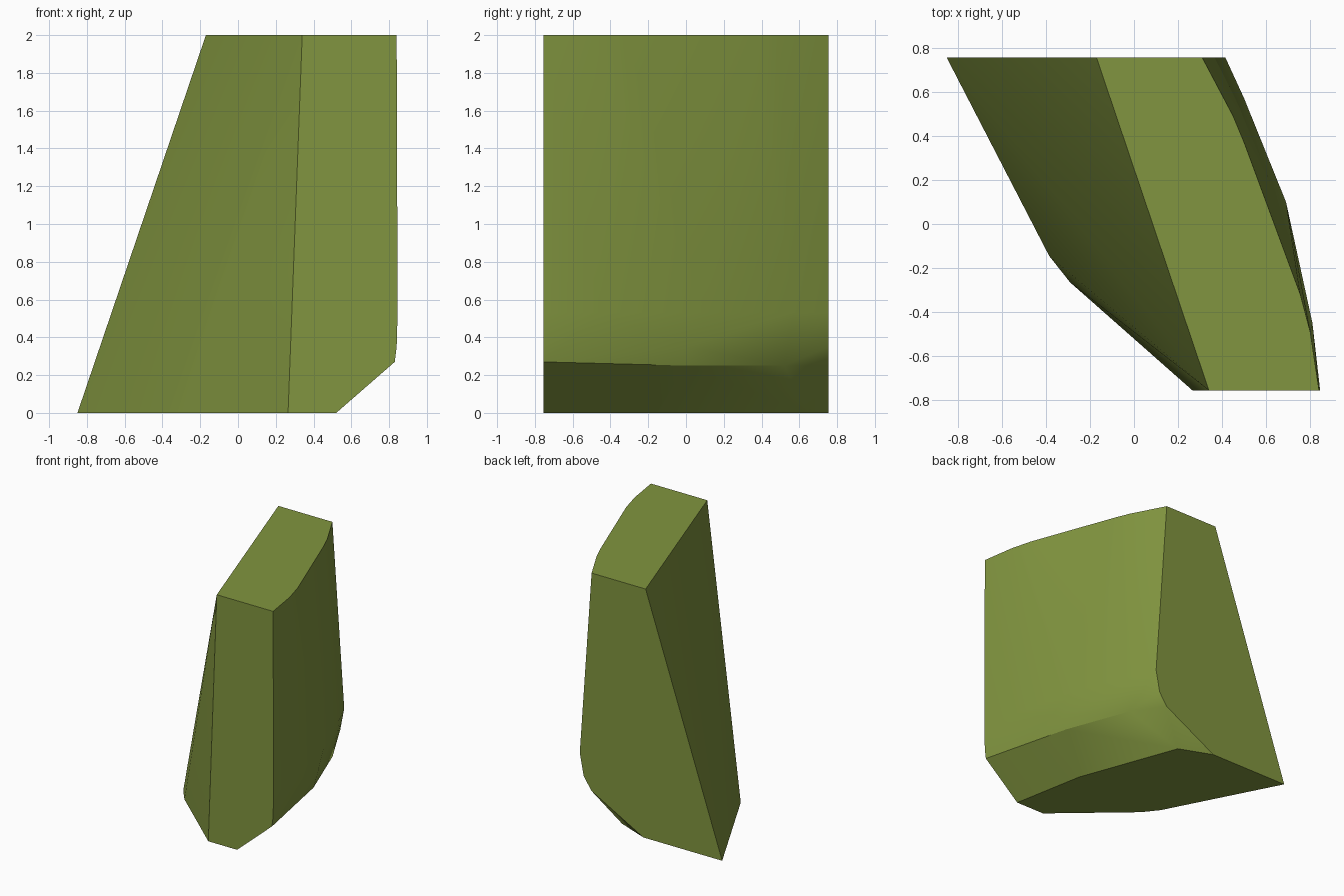
import bpy, bmesh

if "Cube" in bpy.data.objects:
    bpy.data.objects.remove(bpy.data.objects["Cube"])

D = 0.755  # half depth

# Horizontal outlines of the chiselled block: height -> (x, y) points
rings = {
    2.0: [(0.34, -D), (0.84, -D), (0.80, -0.49), (0.755, -0.32), (0.50, 0.37),
          (0.45, 0.49), (0.31, D), (-0.17, D)],
    0.53: [(0.845, -D), (0.81, -0.45), (0.745, -0.15), (0.69, 0.10),
           (0.50, 0.57), (0.415, D)],
    0.35: [(0.84, -D), (0.70, 0.0), (0.38, D)],
    0.25: [(0.67, 0.0), (0.476, 0.52), (0.31, D)],
    0.0: [(0.265, -D), (0.52, -D), (0.41, -0.16), (0.113, 0.65), (-0.15, D),
          (-0.85, D), (-0.385, -0.145), (-0.29, -0.265)],
}

# Convex faceted body wrapped around the outlines
bm = bmesh.new()
for z, pts in rings.items():
    for x, y in pts:
        bm.verts.new((x, y, z))
bm.verts.new((0.83, -D, 0.27))  # front end of the lower chamfer
res = bmesh.ops.convex_hull(bm, input=bm.verts[:])
loose = [v for v in bm.verts if not v.link_faces]
bmesh.ops.delete(bm, geom=loose, context='VERTS')
bmesh.ops.dissolve_limit(bm, angle_limit=0.01, verts=bm.verts[:], edges=bm.edges[:])
bmesh.ops.recalc_face_normals(bm, faces=bm.faces[:])

mesh = bpy.data.meshes.new("faceted_block")
bm.to_mesh(mesh)
bm.free()
block = bpy.data.objects.new("faceted_block", mesh)
bpy.context.collection.objects.link(block)

# Olive green surface
olive = bpy.data.materials.new("olive")
olive.diffuse_color = (0.22, 0.30, 0.05, 1)
olive.use_nodes = True
olive.node_tree.nodes["Principled BSDF"].inputs["Base Color"].default_value = olive.diffuse_color
mesh.materials.append(olive)

# Soften the shallow facets, keep the hard edges
bpy.context.view_layer.objects.active = block
block.select_set(True)
bpy.ops.object.shade_smooth_by_angle(angle=0.5)
